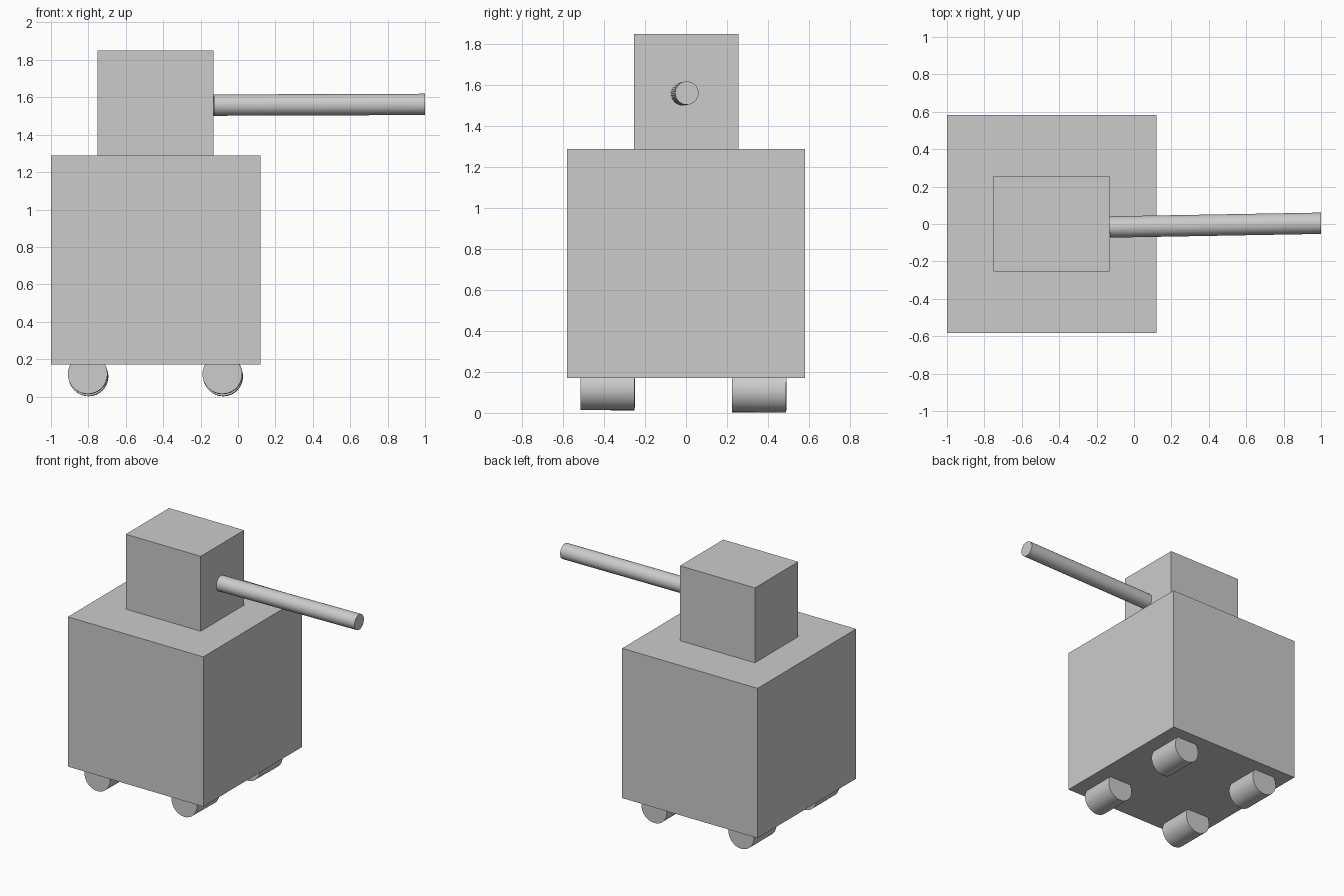
import bpy
from mathutils import Vector

if "Cube" in bpy.data.objects:
    bpy.data.objects.remove(bpy.data.objects["Cube"])


def box(name, lo, hi):
    lo, hi = Vector(lo), Vector(hi)
    bpy.ops.mesh.primitive_cube_add(size=1, location=(lo + hi) / 2)
    ob = bpy.context.object
    ob.name = name
    ob.scale = hi - lo
    bpy.ops.object.transform_apply(location=False, rotation=False, scale=True)
    return ob


def rod(name, start, end, radius):
    start, end = Vector(start), Vector(end)
    axis = end - start
    bpy.ops.mesh.primitive_cylinder_add(
        vertices=32, radius=radius, depth=axis.length, location=(start + end) / 2,
        rotation=axis.to_track_quat('Z', 'Y').to_euler())
    ob = bpy.context.object
    ob.name = name
    bpy.ops.object.shade_smooth_by_angle()
    return ob


# Main body and upper turret block
box("body", (-1.0, -0.582, 0.17), (0.12, 0.582, 1.29))
box("turret", (-0.75, -0.255, 1.29), (-0.13, 0.257, 1.85))

# Slightly skewed barrel sticking out of the turret
rod("barrel", (-0.13, -0.016, 1.558), (1.0, 0.004, 1.562), 0.057)

# Four wheels, tops sunk into the body
for side, x in (("left", -0.804), ("right", -0.084)):
    rod(f"front_{side}_wheel", (x, -0.515, 0.12), (x + 0.002, -0.25, 0.118), 0.106)
    rod(f"back_{side}_wheel", (x + 0.003, 0.225, 0.109), (x + 0.005, 0.49, 0.107), 0.106)
